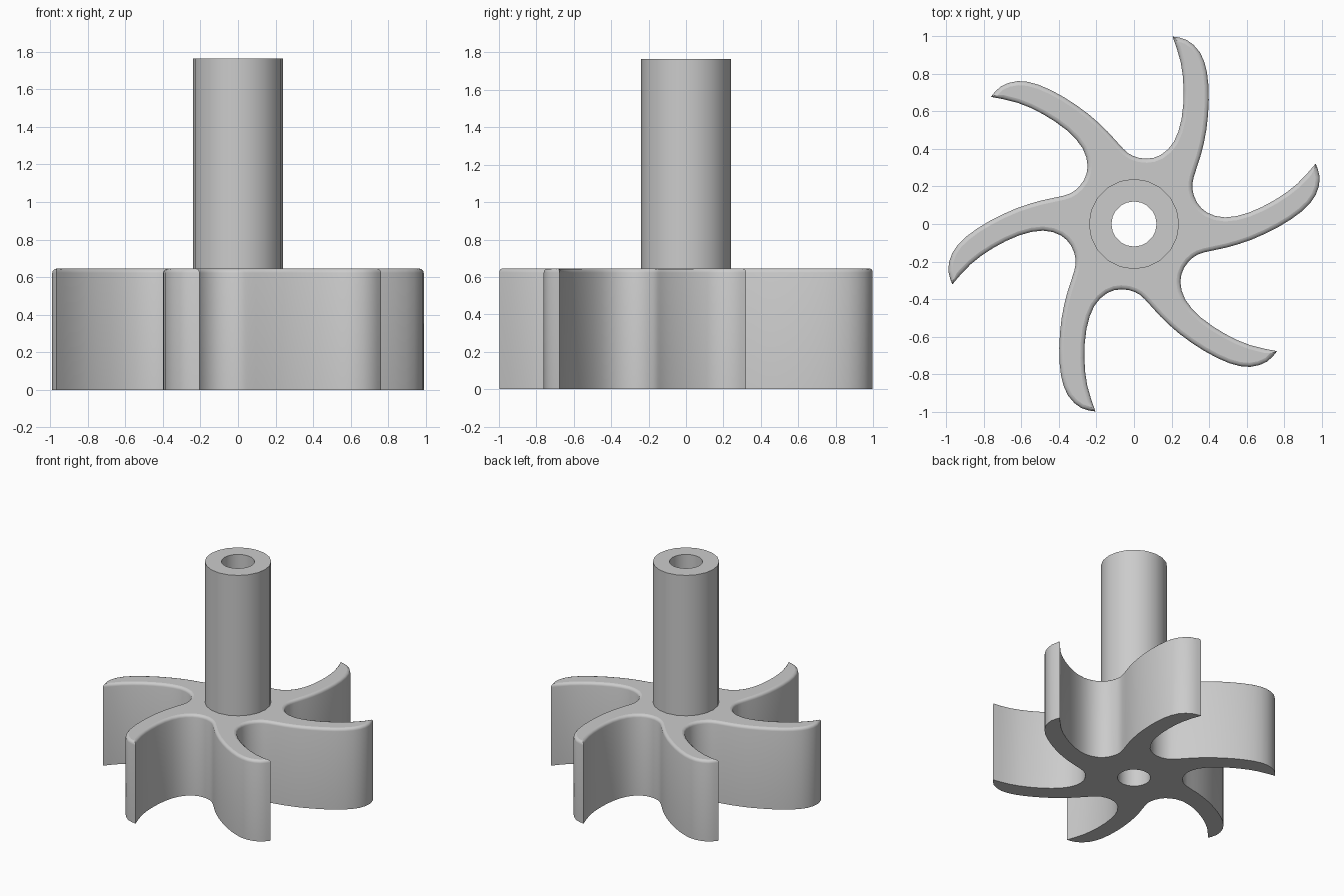
import bpy, bmesh, math
from mathutils import Vector, Matrix

cube = bpy.data.objects.get("Cube")
if cube:
    bpy.data.objects.remove(cube, do_unlink=True)

BLADES = 6
WHEEL_TOP = 0.645
SHAFT_TOP = 1.765
BORE, SHAFT = 0.12, 0.24
SIDES = 20
ROUND = 0.022

grey = bpy.data.materials.new("plain grey")
grey.use_nodes = True
colour = (0.6, 0.6, 0.6, 1)
grey.diffuse_color = colour
grey.node_tree.nodes["Principled BSDF"].inputs["Base Color"].default_value = colour


def make_object(name, bm):
    bmesh.ops.recalc_face_normals(bm, faces=bm.faces)
    mesh = bpy.data.meshes.new(name)
    bm.to_mesh(mesh)
    bm.free()
    mesh.materials.append(grey)
    obj = bpy.data.objects.new(name, mesh)
    bpy.context.collection.objects.link(obj)
    bpy.ops.object.select_all(action="DESELECT")
    obj.select_set(True)
    bpy.context.view_layer.objects.active = obj
    bpy.ops.object.shade_smooth_by_angle(angle=math.radians(35))
    # Level faces stay flat
    for face in mesh.polygons:
        if abs(face.normal.z) > 0.99:
            face.use_smooth = False


def circle(radius):
    step = math.tau / SIDES
    return [Vector((radius * math.cos(i * step), radius * math.sin(i * step)))
            for i in range(SIDES)]


def add_loop(bm, flat_points, z):
    return [bm.verts.new((p.x, p.y, z)) for p in flat_points]


def loop_edges(bm, loop):
    pairs = zip(loop, loop[1:] + loop[:1])
    return [bm.edges.get(pair) or bm.edges.new(pair) for pair in pairs]


def bridge(bm, loops):
    for a, b in zip(loops, loops[1:]):
        for i in range(len(a)):
            j = (i + 1) % len(a)
            bm.faces.new((a[i], a[j], b[j], b[i]))


def fill(bm, outer, inner):
    bmesh.ops.triangle_fill(bm, edges=loop_edges(bm, outer) + loop_edges(bm, inner),
                            use_beauty=True, normal=(0, 0, 1))


def catmull(a, b, c, d, t):
    return 0.5 * (2 * b + (c - a) * t + (2 * a - 5 * b + 4 * c - d) * t * t
                  + (3 * b - a - 3 * c + d) * t ** 3)


def inset(outline, distance):
    # Outline runs clockwise, so the inside lies to the right of travel
    result = []
    for i, p in enumerate(outline):
        along = (p - outline[i - 1]).normalized()
        along += (outline[(i + 1) % len(outline)] - p).normalized()
        along.normalize()
        result.append(p + Vector((along.y, -along.x)) * distance)
    return result


# One blade: from its tip down the outer curve, round the root to the next tip
points = [Vector(p) for p in (
    (.205, .998), (.28, .98), (.35, .915), (.388, .81), (.398, .66), (.385, .5),
    (.355, .365), (.318, .25), (.311, .185), (.335, .115), (.39, .06), (.485, .035),
    (.61, .06), (.75, .128), (.87, .215), (.967, .321))]
section = []
for i in range(len(points) - 1):
    before = points[max(i - 1, 0)]
    after = points[min(i + 2, len(points) - 1)]
    section += [catmull(before, points[i], points[i + 1], after, t) for t in (0, 0.5)]
outline = []
for k in range(BLADES):
    turn = Matrix.Rotation(-k * math.tau / BLADES, 2)
    outline += [turn @ p for p in section]

# Bladed wheel, with rounded upper edges
bm = bmesh.new()
loops = [add_loop(bm, outline, 0)]
for step in range(4):
    angle = step * math.pi / 6
    loops.append(add_loop(bm, inset(outline, ROUND * (1 - math.cos(angle))),
                          WHEEL_TOP - ROUND * (1 - math.sin(angle))))
bridge(bm, loops)
fill(bm, loops[0], add_loop(bm, circle(BORE), 0))
fill(bm, loops[-1], add_loop(bm, circle(SHAFT), WHEEL_TOP))
make_object("bladed_wheel", bm)

# Hollow shaft, whose bore runs down through the wheel
bm = bmesh.new()
bridge(bm, [add_loop(bm, circle(r), z) for r, z in (
    (SHAFT, WHEEL_TOP), (SHAFT, SHAFT_TOP), (BORE, SHAFT_TOP), (BORE, 0))])
make_object("hollow_shaft", bm)
